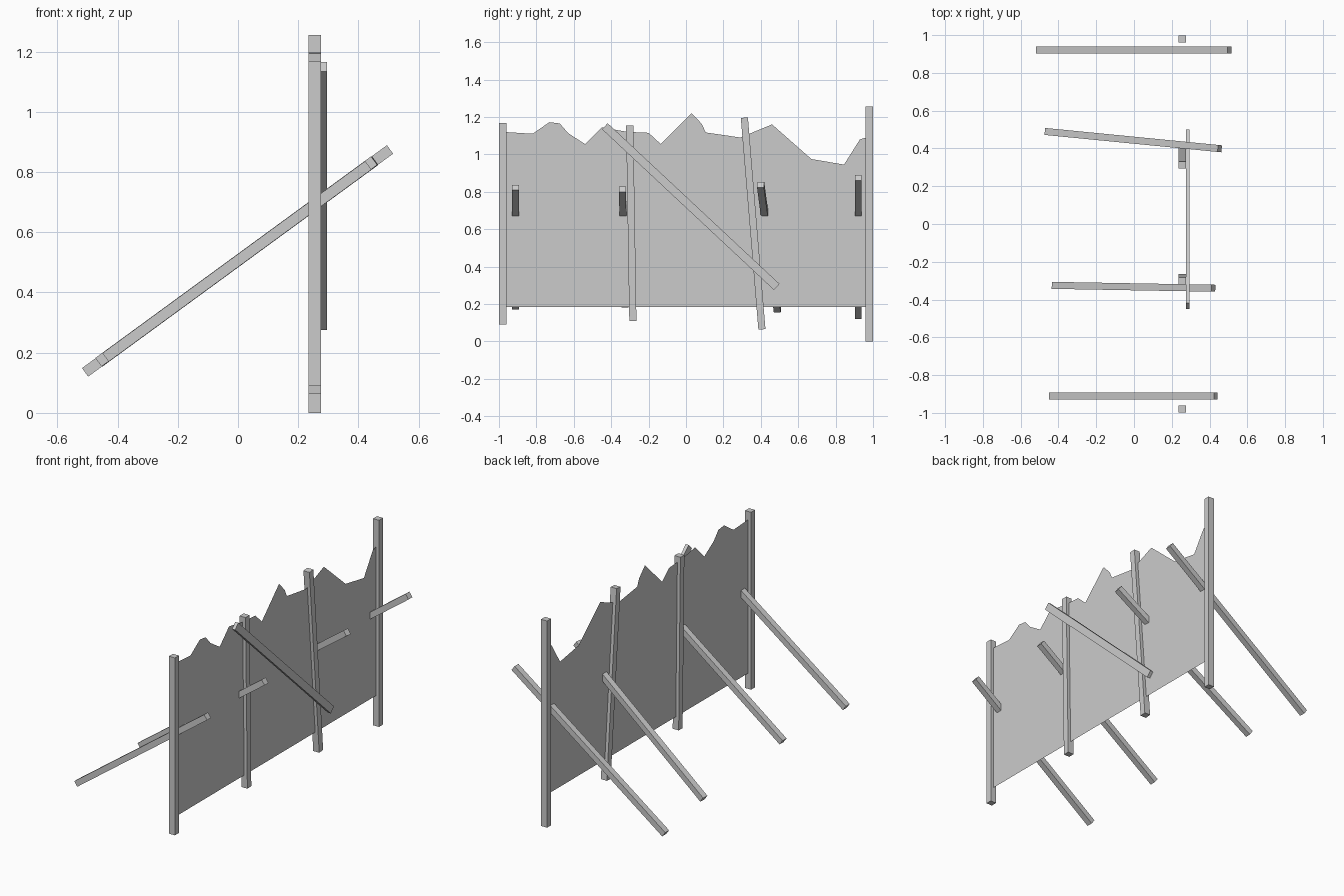
import bpy, bmesh
from mathutils import Vector, Matrix

if "Cube" in bpy.data.objects:
    bpy.data.objects.remove(bpy.data.objects["Cube"])


def beam(name, a, b, ref, w, d):
    """Square-cut timber from a to b; w across the side axis, d along the remaining axis near ref."""
    a, b = Vector(a), Vector(b)
    axis = (b - a).normalized()
    side = Vector(ref).cross(axis).normalized()
    depth = axis.cross(side)
    rot = Matrix((side, depth, axis)).transposed().to_4x4()
    bm = bmesh.new()
    bmesh.ops.create_cube(bm, size=1)
    bmesh.ops.scale(bm, vec=(w, d, (b - a).length), verts=bm.verts)
    me = bpy.data.meshes.new(name)
    bm.to_mesh(me)
    bm.free()
    ob = bpy.data.objects.new(name, me)
    ob.matrix_world = Matrix.Translation((a + b) / 2) @ rot
    bpy.context.collection.objects.link(ob)


PX = 0.255  # plane of the fence

# upright posts: bottom (y, z), top (y, z)
posts = [((-0.98, 0.09), (-0.98, 1.168)),
         ((-0.284, 0.108), (-0.301, 1.154)),
         ((0.406, 0.064), (0.312, 1.196)),
         ((0.98, 0.0), (0.98, 1.256))]
for i, (lo, hi) in enumerate(posts):
    beam(f"post_{i + 1}", (PX, *lo), (PX, *hi), (1, 0, 0), 0.038, 0.04)

# slanted stakes piercing the sheet: all lie on one slope seen from the front
def slope(x):
    return 0.135 + (x + 0.5075) * 0.731

stakes = [(-0.44, -0.911, 0.433, -0.911),
          (-0.425, -0.325, 0.42, -0.34),
          (-0.462, 0.489, 0.454, 0.399),
          (-0.508, 0.921, 0.505, 0.921)]
for i, (x0, y0, x1, y1) in enumerate(stakes):
    beam(f"stake_{i + 1}", (x0, y0, slope(x0)), (x1, y1, slope(x1)), (0, 0, 1), 0.037, 0.035)

# diagonal plank nailed across the outer face
beam("diagonal_plank", (0.285, 0.485, 0.291), (0.285, -0.434, 1.15), (1, 0, 0), 0.044, 0.02)

# thin sheet with a torn top edge
top = [(-0.98, 1.12), (-0.82, 1.11), (-0.73, 1.172), (-0.675, 1.165), (-0.63, 1.113),
       (-0.54, 1.055), (-0.45, 1.145), (-0.37, 1.13), (-0.31, 1.12), (-0.2, 1.115),
       (-0.135, 1.055), (0.03, 1.22), (0.085, 1.162), (0.105, 1.117), (0.29, 1.09),
       (0.46, 1.16), (0.67, 0.975), (0.845, 0.945), (0.93, 1.08), (0.98, 1.095)]
outline = [(-0.98, 0.185), (0.98, 0.185)] + top[::-1]
me = bpy.data.meshes.new("torn_sheet")
me.from_pydata([(PX, y, z) for y, z in outline], [], [list(range(len(outline)))])
bpy.context.collection.objects.link(bpy.data.objects.new("torn_sheet", me))
